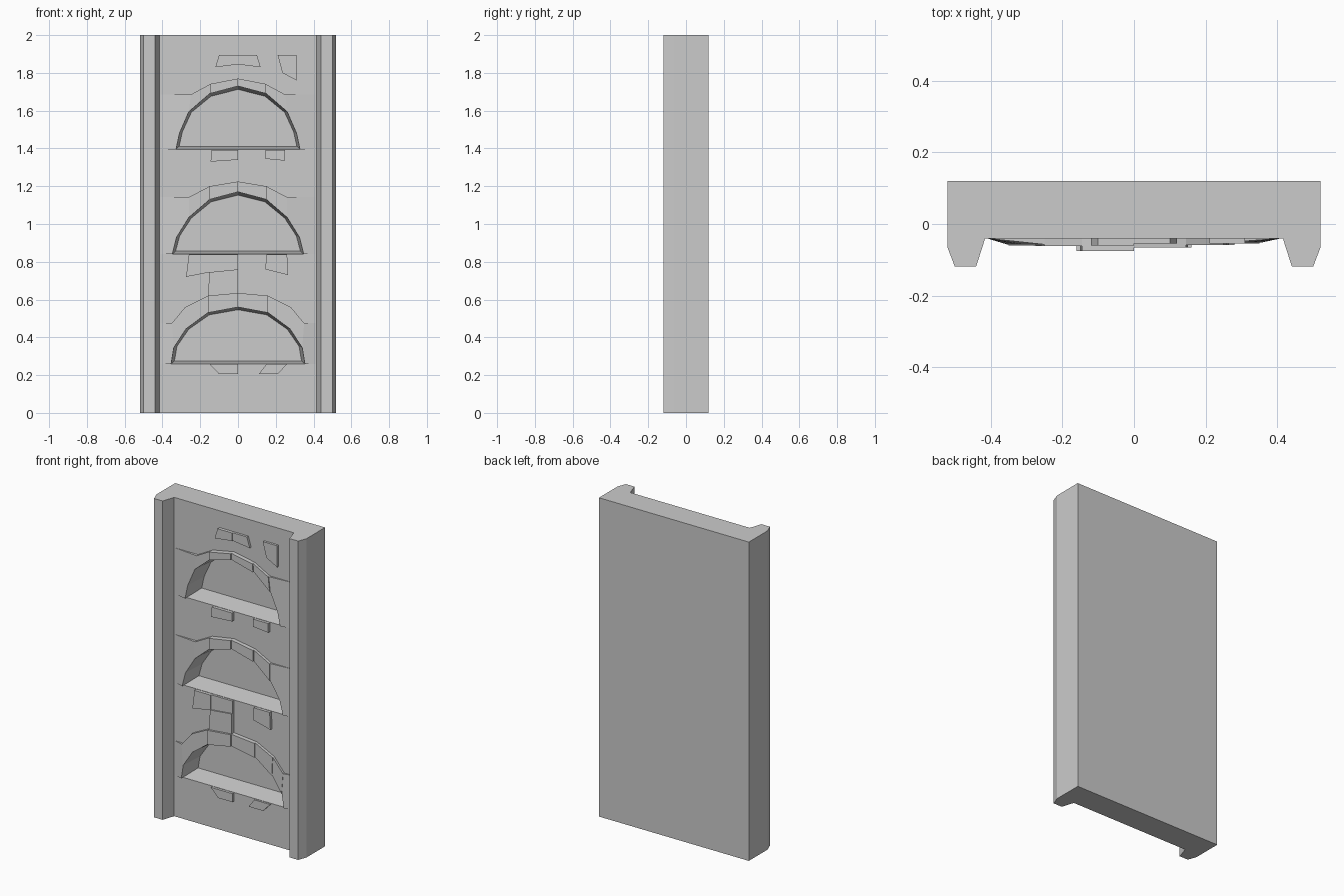
import bpy, bmesh

if "Cube" in bpy.data.objects:
    bpy.data.objects.remove(bpy.data.objects["Cube"])

FACE = -0.04      # front plane of the slab
NICHE_BACK = 0.085


def loft(name, rings):
    """Closed solid from rings of matching 3D points."""
    bm = bmesh.new()
    rows = [[bm.verts.new(p) for p in ring] for ring in rings]
    n = len(rows[0])
    for a, b in zip(rows, rows[1:]):
        for i in range(n):
            bm.faces.new((a[i], a[(i + 1) % n], b[(i + 1) % n], b[i]))
    bm.faces.new(rows[0])
    bm.faces.new(rows[-1])
    bmesh.ops.recalc_face_normals(bm, faces=bm.faces[:])
    mesh = bpy.data.meshes.new(name)
    bm.to_mesh(mesh)
    bm.free()
    ob = bpy.data.objects.new(name, mesh)
    bpy.context.collection.objects.link(ob)
    return ob


def block(name, pts, depths):
    """Stone relief on the slab face; depths is one value or one per corner."""
    if not isinstance(depths, list):
        depths = [depths] * len(pts)
    loft(name, [[(x, FACE + 0.004, z) for x, z in pts],
                [(x, FACE - d, z) for (x, z), d in zip(pts, depths)]])


# Slab with a chamfered pilaster on each side
half = [(0.415, FACE), (0.44, -0.118), (0.50, -0.118), (0.52, -0.065), (0.52, 0.12)]
profile = half + [(-x, y) for x, y in reversed(half)]
slab = loft("wall_slab", [[(x, y, z) for x, y in profile] for z in (0, 2)])

# Right half of each niche opening, and of the arch stones around it
niches = [
    ([(0, 1.73), (0.15, 1.69), (0.26, 1.595), (0.31, 1.48), (0.328, 1.395)],
     [(0, 1.77), (0.145, 1.742), (0.25, 1.685)]),
    ([(0, 1.17), (0.15, 1.13), (0.26, 1.035), (0.325, 0.93), (0.348, 0.84)],
     [(0, 1.225), (0.15, 1.20), (0.26, 1.142)]),
    ([(0, 0.56), (0.16, 0.53), (0.275, 0.445), (0.34, 0.345), (0.354, 0.26)],
     [(0, 0.635), (0.16, 0.62), (0.28, 0.56), (0.35, 0.475)]),
]
stone_depth = {-1: [0.035, 0.022, 0.02], 1: [0.026, 0.018, 0.014]}

for inner, outer in niches:
    # Tapered recess cut into the slab
    arch = [(-x, z) for x, z in reversed(inner[1:])] + inner
    base = inner[-1][1]
    back = [(x * 0.95, base + 0.016 + (z - base) * 0.9) for x, z in arch]
    cutter = loft("niche_cutter", [[(x, -0.2, z) for x, z in arch],
                                   [(x, FACE, z) for x, z in arch],
                                   [(x, NICHE_BACK, z) for x, z in back]])
    cutter.hide_render = True
    mod = slab.modifiers.new("niche", 'BOOLEAN')
    mod.operation = 'DIFFERENCE'
    mod.solver = 'EXACT'
    mod.object = cutter
    bpy.context.view_layer.objects.active = slab
    bpy.ops.object.modifier_apply(modifier=mod.name)
    bpy.data.objects.remove(cutter)

    for side in (-1, 1):
        # Stones following the arch
        for i in range(len(outer) - 1):
            quad = [inner[i], inner[i + 1], outer[i + 1], outer[i]]
            block("arch_stone", [(side * x, z) for x, z in quad], stone_depth[side][i])
        # Haunch that fades from the niche edge to the pilaster
        k = len(outer) - 1
        edge = [outer[k]] + inner[k:]
        fade = [(0.41, base), (0.41, outer[k][1])]
        d = 0.017 if side < 0 else 0.012
        block("niche_haunch", [(side * x, z) for x, z in edge + fade],
              [d] * len(edge) + [0.0] * 2)

# Loose stones showing through the plaster: corners and depth
stones = [
    ([(-0.10, 1.895), (0, 1.895), (0, 1.845), (-0.12, 1.83)], 0.02),
    ([(0, 1.895), (0.10, 1.895), (0.12, 1.83), (0, 1.845)], 0.015),
    ([(0.21, 1.895), (0.31, 1.895), (0.31, 1.76), (0.235, 1.80)], 0.014),
    ([(-0.14, 1.393), (0, 1.393), (0, 1.34), (-0.145, 1.33)], 0.02),
    ([(0.145, 1.393), (0.25, 1.393), (0.25, 1.335), (0.145, 1.345)], 0.018),
    ([(-0.26, 0.838), (-0.15, 0.838), (-0.15, 0.745), (-0.275, 0.72)], 0.02),
    ([(-0.15, 0.838), (0, 0.838), (0, 0.76), (-0.15, 0.745)], 0.014),
    ([(-0.15, 0.745), (0, 0.76), (0, 0.635), (-0.16, 0.62)], 0.022),
    ([(0.15, 0.838), (0.26, 0.838), (0.265, 0.73), (0.145, 0.76)], 0.018),
    ([(-0.15, 0.258), (0, 0.258), (0, 0.205), (-0.10, 0.205)], 0.016),
    ([(0.15, 0.258), (0.26, 0.258), (0.21, 0.205), (0.11, 0.205)], 0.012),
]
for pts, depth in stones:
    block("loose_stone", pts, depth)
